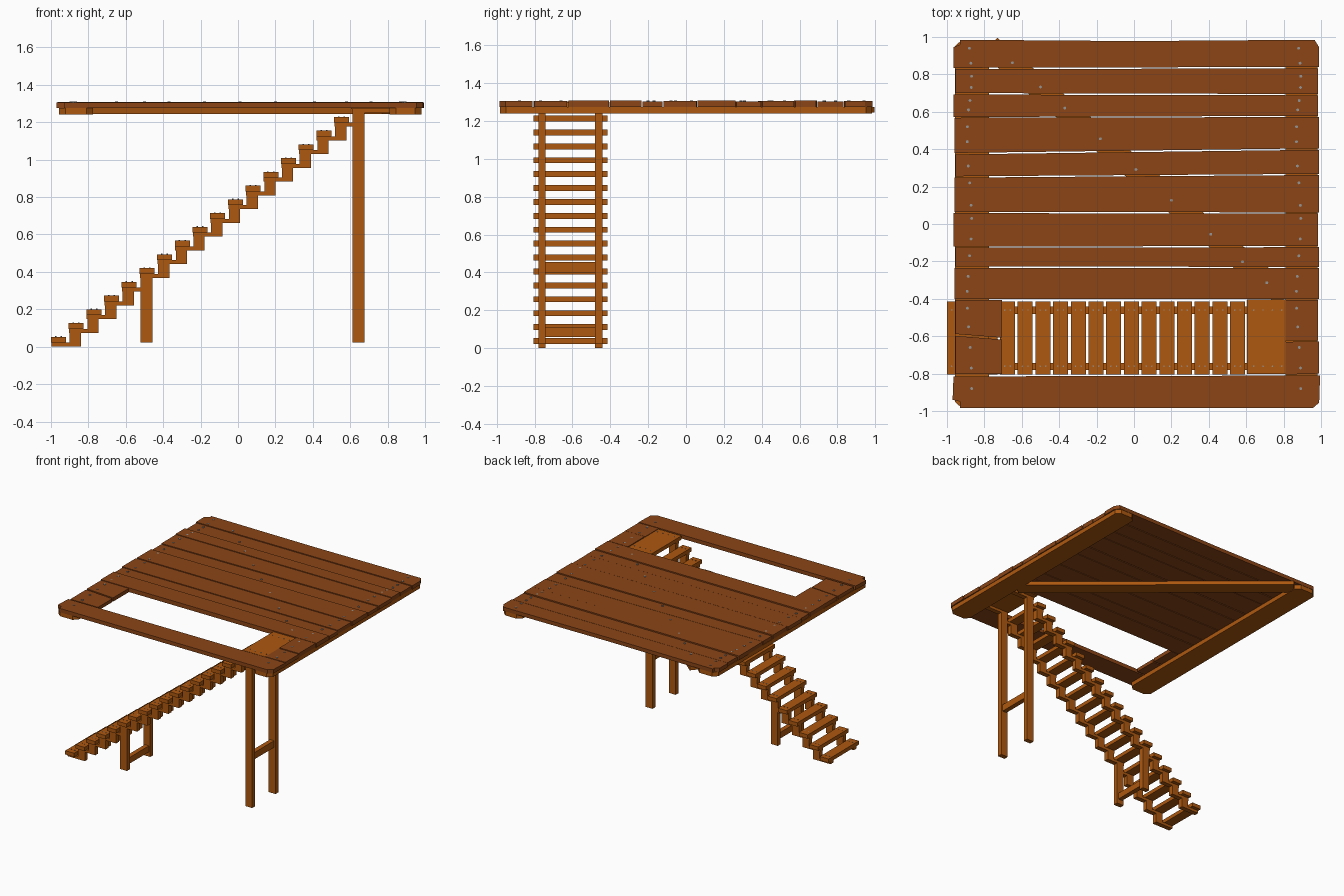
import bpy, bmesh, math
from mathutils import Vector

if "Cube" in bpy.data.objects:
    bpy.data.objects.remove(bpy.data.objects["Cube"])

def material(name, rgb):
    m = bpy.data.materials.new(name)
    m.diffuse_color = (*rgb, 1)
    m.use_nodes = True
    m.node_tree.nodes["Principled BSDF"].inputs["Base Color"].default_value = m.diffuse_color
    return m

DECK = material("deck_wood", (0.26, 0.06, 0.008))
WOOD = material("frame_wood", (0.42, 0.098, 0.005))
STEEL = material("nail_grey", (0.3, 0.3, 0.3))

def finish(name, bm, mat):
    bmesh.ops.recalc_face_normals(bm, faces=bm.faces)
    me = bpy.data.meshes.new(name)
    bm.to_mesh(me)
    bm.free()
    me.materials.append(mat)
    ob = bpy.data.objects.new(name, me)
    bpy.context.collection.objects.link(ob)
    return ob

def prism(bm, pts, z0, z1):
    """Upright prism from a plan outline."""
    f = bm.faces.new([bm.verts.new((x, y, z0)) for x, y in pts])
    r = bmesh.ops.extrude_face_region(bm, geom=[f])
    vs = [g for g in r["geom"] if isinstance(g, bmesh.types.BMVert)]
    bmesh.ops.translate(bm, verts=vs, vec=(0, 0, z1 - z0))

def box(bm, x0, x1, y0, y1, z0, z1):
    prism(bm, [(x0, y0), (x1, y0), (x1, y1), (x0, y1)], z0, z1)

def board(name, pts, z0, z1, mat):
    bm = bmesh.new()
    prism(bm, pts, z0, z1)
    return finish(name, bm, mat)

# deck planks: x0, x1, bottom left, bottom right, top left, top right (y)
D0, D1 = 1.275, 1.306
planks = [
    (-0.955, 0.985, 0.700, 0.695, 0.828, 0.832),
    (-0.965, 0.985, 0.572, 0.578, 0.692, 0.688),
    (-0.960, 0.990, 0.380, 0.405, 0.568, 0.572),
    (-0.955, 0.990, 0.255, 0.268, 0.372, 0.397),
    (-0.960, 0.990, 0.065, 0.062, 0.248, 0.262),
    (-0.965, 0.985, -0.120, -0.118, 0.058, 0.056),
    (-0.955, 0.990, -0.226, -0.230, -0.126, -0.124),
    (-0.960, 0.990, -0.402, -0.402, -0.234, -0.236),
    (-0.955, -0.705, -0.588, -0.608, -0.406, -0.406),
    (-0.955, -0.705, -0.802, -0.802, -0.598, -0.618),
    (0.810, 0.985, -0.622, -0.622, -0.406, -0.406),
    (0.810, 0.990, -0.805, -0.800, -0.630, -0.628)]
for i, (x0, x1, bl, br, tl, tr) in enumerate(planks):
    dz = 0.003 * ((i * 2) % 3 - 1)
    board(f"deck_plank_{i + 1}", [(x0, bl), (x1, br), (x1, tr), (x0, tl)],
          D0, D1 + dz, DECK)
# end planks with clipped corners
board("deck_plank_back", [(-0.965, 0.835), (0.99, 0.84), (0.99, 0.945), (0.965, 0.985),
      (0, 0.978), (-0.93, 0.985), (-0.93, 0.96), (-0.965, 0.945)], D0, D1, DECK)
board("deck_plank_front", [(-0.965, -0.815), (-0.97, -0.94), (-0.93, -0.95), (-0.93, -0.985),
      (0.955, -0.985), (0.99, -0.955), (0.995, -0.81)], D0, D1, DECK)

# underframe: two side beams and a diagonal brace
B0 = 1.241
for name, a, b in (("left_beam", -0.958, -0.775), ("right_beam", 0.81, 0.982)):
    c = 0.035
    board(name, [(a + c, -0.982), (b - c, -0.982), (b, -0.95), (b, 0.95),
                 (b - c, 0.982), (a + c, 0.982), (a, 0.95), (a, -0.95)], B0, D0, WOOD)
p, q = Vector((-0.77, 0.95)), Vector((0.81, -0.39))
n = Vector((q.y - p.y, p.x - q.x)).normalized() * 0.06
board("diagonal_brace", [tuple(v) for v in (p + n, p - n, q - n, q + n)],
      B0 + 0.004, D0, WOOD)

# stairs
DX, DZ, N = 0.0946, 0.0735, 17
SIDES = ((-0.78, -0.742), (-0.48, -0.442))
TY0, TY1 = -0.805, -0.415
bm = bmesh.new()
for i in range(N):
    x, z = -1 + i * DX, i * DZ
    box(bm, x, x + 0.08, TY0, TY1, z + 0.022, z + 0.053)
finish("stair_treads", bm, WOOD)
for k, (y0, y1) in enumerate(SIDES):
    bm = bmesh.new()
    for i in range(N):
        x, z = -1 + i * DX, i * DZ
        box(bm, x + 0.002, x + 0.16, y0, y1, z, z + 0.022)
        box(bm, x + 0.1, x + 0.16, y0, y1, z, z + DZ)
    box(bm, -1 + N * DX, 0.81, y0, y1, N * DZ, D0 - 0.003)
    finish(f"stepped_stringer_{k + 1}", bm, WOOD)

# top landing
board("landing", [(0.603, TY0 + 0.004), (0.812, TY0 + 0.004), (0.812, TY1 + 0.01),
                  (0.603, TY1 + 0.01)], D0 - 0.004, D1 - 0.004, WOOD)

# legs with crossbars
for name, x0, x1, top, c0, c1 in (("tall", 0.613, 0.675, 1.26, 0.40, 0.455),
                                  ("short", -0.52, -0.458, 0.385, 0.06, 0.11)):
    for k, (y0, y1) in enumerate(SIDES):
        bm = bmesh.new()
        box(bm, x0, x1, y0, y1, 0.022, top)
        finish(f"{name}_leg_{k + 1}", bm, WOOD)
    bm = bmesh.new()
    box(bm, x0 + 0.012, x1 - 0.012, SIDES[0][1], SIDES[1][0], c0, c1)
    finish(f"{name}_leg_crossbar", bm, WOOD)

# nail heads
def nails(name, spots, r):
    bm = bmesh.new()
    for x, y, z in spots:
        pts = [(x + r * math.cos(a * math.pi / 4), y + r * math.sin(a * math.pi / 4))
               for a in range(8)]
        prism(bm, pts, z - 0.004, z + 0.004)
    finish(name, bm, STEEL)

edge_y = [0.94, 0.86, 0.79, 0.73, 0.66, 0.61, 0.52, 0.44, 0.31, 0.22, 0.10, 0.03,
          -0.08, -0.17, -0.28, -0.36, -0.45, -0.55, -0.66, -0.77, -0.88]
spots = [(s * 0.88 + 0.012 * math.sin(7 * i), y, D1)
         for s in (-1, 1) for i, y in enumerate(edge_y)]
spots += [(x, 0.3 - 0.865 * x, D1) for x in
          (-0.65, -0.5, -0.37, -0.18, 0.01, 0.2, 0.41, 0.58, 0.71)]
nails("deck_nails", spots, 0.008)
nails("tread_nails", [(-1 + i * DX + o, y, i * DZ + 0.052) for i in range(N)
                      for o in (0.025, 0.055) for y in (-0.76, -0.46)], 0.004)
nails("landing_nails", [(x, y, D1 - 0.005) for x in (0.64, 0.69, 0.74, 0.79)
                        for y in (-0.76, -0.46)], 0.004)
